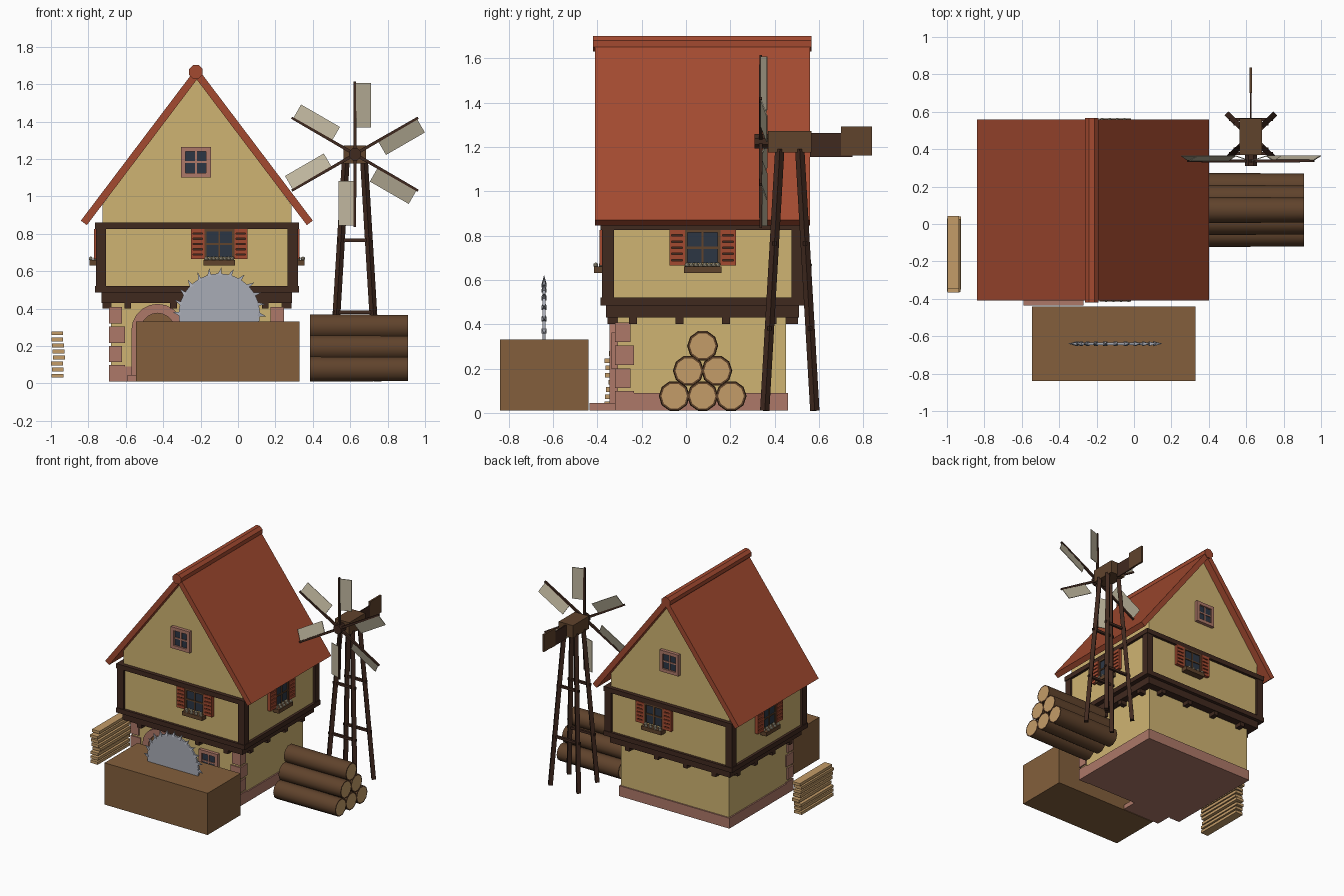
import bpy, bmesh, math, random
from mathutils import Matrix, Vector

random.seed(4)
if "Cube" in bpy.data.objects:
    bpy.data.objects.remove(bpy.data.objects["Cube"], do_unlink=True)


def material(name, hex_code):
    srgb = [int(hex_code[i:i + 2], 16) / 255 for i in (0, 2, 4)]
    col = [c / 12.92 if c < 0.04 else ((c + 0.055) / 1.055) ** 2.4 for c in srgb] + [1]
    m = bpy.data.materials.new(name)
    m.use_nodes = True
    m.diffuse_color = col
    m.node_tree.nodes["Principled BSDF"].inputs["Base Color"].default_value = col
    return m


PLASTER = material("plaster", "cfb472")
ROOF = material("roof_red", "a34a30")
STONE = material("stone", "ad7868")
DARK = material("dark_timber", "40291f")
WOOD = material("crate_wood", "835f3c")
BARK = material("bark", "60432c")
CUT = material("cut_wood", "c49c68")
STEEL = material("steel", "a9acb6")
GLASS = material("glass", "2c3644")
CLOTH = material("sail_cloth", "bfb69e")


def finish(name, bm, *mats):
    bmesh.ops.recalc_face_normals(bm, faces=bm.faces)
    me = bpy.data.meshes.new(name)
    bm.to_mesh(me)
    bm.free()
    for m in mats:
        me.materials.append(m)
    ob = bpy.data.objects.new(name, me)
    bpy.context.collection.objects.link(ob)
    return ob


def boxes(name, mat, spans, M=Matrix()):
    """One object from boxes given as (x0, x1, y0, y1, z0, z1)."""
    bm = bmesh.new()
    for x0, x1, y0, y1, z0, z1 in spans:
        T = Matrix.Translation(((x0 + x1) / 2, (y0 + y1) / 2, (z0 + z1) / 2))
        S = Matrix.Diagonal((x1 - x0, y1 - y0, z1 - z0, 1))
        bmesh.ops.create_cube(bm, size=1, matrix=M @ T @ S)
    return finish(name, bm, mat)


def prism(name, mat, outline, y0, y1):
    """Outline in x and z, extruded along y."""
    bm = bmesh.new()
    face = bm.faces.new([bm.verts.new((x, y0, z)) for x, z in outline])
    ext = bmesh.ops.extrude_face_region(bm, geom=[face])["geom"]
    moved = [v for v in ext if isinstance(v, bmesh.types.BMVert)]
    bmesh.ops.translate(bm, verts=moved, vec=(0, y1 - y0, 0))
    return finish(name, bm, mat)


def rod(bm, p, q, r1, r2, sides=4):
    p, q = Vector(p), Vector(q)
    rot = (q - p).to_track_quat("Z", "Y").to_matrix().to_4x4()
    spin = Matrix.Rotation(math.pi / sides, 4, "Z")
    bmesh.ops.create_cone(bm, cap_ends=True, segments=sides, radius1=r1, radius2=r2,
                          depth=(q - p).length, matrix=Matrix.Translation((p + q) / 2) @ rot @ spin)


def place(x, y, z, turn=0):
    return Matrix.Translation((x, y, z)) @ Matrix.Rotation(math.radians(turn), 4, "Z")


CX, CY = -0.22, 0.075

# Ground floor
boxes("ground_wall", PLASTER, [(-0.68, 0.235, -0.31, 0.45, 0.02, 0.44)])
boxes("stone_base", STONE, [(-0.69, 0.245, -0.315, 0.46, 0.01, 0.09)])
boxes("door_step", STONE, [(-0.59, -0.27, -0.435, -0.3, 0.01, 0.045)])
quoins = []
for i in range(4):
    w, z = (0.085, 0.07)[i % 2], 0.01 + 0.103 * i
    quoins += [(-0.69, -0.69 + w, -0.32, -0.32 + w, z, z + 0.088),
               (0.245 - w, 0.245, -0.32, -0.32 + w, z, z + 0.088)]
boxes("corner_stones", STONE, quoins)


def arch(r, n=10):
    return [(-0.43 + r * math.cos(math.pi * i / n), 0.285 + r * math.sin(math.pi * i / n))
            for i in range(n + 1)]


outer, inner = arch(0.14), arch(0.09)
prism("door", WOOD, inner + [(-0.52, 0.02), (-0.34, 0.02)], -0.32, -0.3)
prism("door_arch", STONE, [(-0.29, 0.02)] + outer + [(-0.57, 0.02), (-0.52, 0.02)]
      + inner[::-1] + [(-0.34, 0.02)], -0.345, -0.3)

# Jetty beams and joist ends
boxes("jetty_beam", DARK, [(-0.73, 0.29, -0.36, 0.51, 0.43, 0.487)])
joists = [(-0.725, 0.285, y - 0.018, y + 0.018, 0.4, 0.432) for y in (-0.24, -0.03, 0.18, 0.39)]
joists += [(x - 0.018, x + 0.018, -0.355, 0.505, 0.4, 0.432) for x in (-0.59, -0.345, -0.1, 0.145)]
boxes("joists", DARK, joists)

# Upper floor with timber frame
boxes("upper_wall", PLASTER, [(-0.745, 0.305, -0.365, 0.515, 0.49, 0.85)])
boxes("upper_rails", DARK, [(-0.765, 0.325, -0.385, 0.535, z, z + 0.036) for z in (0.485, 0.824)])
boxes("corner_posts", DARK, [(x, x + 0.055, y, y + 0.055, 0.49, 0.85)
                             for x in (-0.76, 0.265) for y in (-0.38, 0.475)])

# Gable and roof
prism("gable_wall", PLASTER, [(CX - 0.505, 0.85), (CX + 0.505, 0.85), (CX + 0.505, 0.955),
                              (CX, 1.63), (CX - 0.505, 0.955)], -0.355, 0.505)
prism("roof", ROOF, [(CX - 0.62, 0.87), (CX, 1.69), (CX + 0.62, 0.87),
                     (CX + 0.588, 0.846), (CX, 1.624), (CX - 0.588, 0.846)], -0.41, 0.56)
bm = bmesh.new()
rod(bm, (CX - 0.005, -0.42, 1.665), (CX - 0.005, 0.566, 1.665), 0.039, 0.039, 8)
finish("ridge_cap", bm, ROOF)


def panes(M, name, bar_mat):
    boxes(name + "_glass", GLASS, [(-0.07, 0.07, -0.012, 0.01, -0.07, 0.07)], M)
    boxes(name + "_bars", bar_mat, [(-0.005, 0.005, -0.018, 0, -0.07, 0.07),
                                    (-0.07, 0.07, -0.018, 0, -0.005, 0.005)], M)


def stone_window(name, M):
    panes(M, name, STONE)
    boxes(name + "_surround", STONE,
          [(-0.08, -0.055, -0.025, 0, -0.082, 0.082), (0.055, 0.08, -0.025, 0, -0.082, 0.082),
           (-0.08, 0.08, -0.025, 0, 0.057, 0.082), (-0.08, 0.08, -0.025, 0, -0.082, -0.057)], M)


def shutter_window(name, M):
    panes(M, name, BARK)
    boxes(name + "_frame", BARK, [(-0.08, 0.08, -0.02, 0, 0.068, 0.08),
                                  (-0.08, -0.068, -0.02, 0, -0.08, 0.08),
                                  (0.068, 0.08, -0.02, 0, -0.08, 0.08)], M)
    backs, slats = [], []
    for x in (-0.15, 0.08):
        backs.append((x + 0.004, x + 0.066, -0.015, 0, -0.078, 0.078))
        slats += [(x, x + 0.01, -0.025, 0, -0.08, 0.08), (x + 0.06, x + 0.07, -0.025, 0, -0.08, 0.08)]
        slats += [(x, x + 0.07, -0.024, 0, z, z + 0.021) for z in
                  [-0.08 + 0.0278 * k for k in range(6)]]
    boxes(name + "_shutter_backs", DARK, backs, M)
    boxes(name + "_shutters", ROOF, slats, M)
    boxes(name + "_flower_box", BARK, [(-0.085, 0.085, -0.05, 0, -0.115, -0.085)], M)
    bm = bmesh.new()
    for k in range(8):
        at = Matrix.Translation((-0.07 + 0.02 * k, -0.03 + 0.012 * (-1) ** k, -0.078))
        bmesh.ops.create_icosphere(bm, subdivisions=1, radius=0.012, matrix=M @ at)
    finish(name + "_flowers", bm, CLOTH)


stone_window("front_gable_window", place(CX - 0.005, -0.355, 1.183))
stone_window("back_gable_window", place(CX - 0.005, 0.505, 1.183, 180))
stone_window("ground_window", place(-0.02, -0.31, 0.28))
shutter_window("front_window", place(-0.1, -0.365, 0.745))
shutter_window("back_window", place(-0.1, 0.515, 0.745, 180))
shutter_window("left_window", place(0.305, CY, 0.745, 90))
shutter_window("right_window", place(-0.745, CY, 0.745, -90))

# Saw bench with toothed blade
boxes("saw_bench", WOOD, [(-0.545, 0.33, -0.84, -0.44, 0.01, 0.33)])
bm = bmesh.new()
hub = Vector((-0.1, -0.64, 0.37))
rod(bm, hub - Vector((0, 0.007, 0)), hub + Vector((0, 0.007, 0)), 0.217, 0.217, 48)
for k in range(24):
    a = math.tau * k / 24
    d = Vector((math.cos(a), 0, math.sin(a)))
    lean = Vector((math.sin(a), 0, -math.cos(a))) * 0.012
    rod(bm, hub + d * 0.208, hub + d * 0.25 + lean, 0.016, 0.001, 4)
finish("saw_blade", bm, STEEL)

# Log pile
n = 0
for row, z in enumerate((0.076, 0.19, 0.302)):
    for k in range(3 - row):
        n += 1
        y = CY + (k - (2 - row) / 2) * 0.128
        bm = bmesh.new()
        rod(bm, (0.385, y, z), (0.91, y, z), 0.07, 0.067, 10)
        ends = [f for f in bm.faces if len(f.verts) > 4]
        bmesh.ops.inset_individual(bm, faces=ends, thickness=0.009)
        for f in bm.faces:
            f.material_index = int(len(f.verts) > 4)
        log = finish("log_%d" % n, bm, BARK, CUT)
        bpy.ops.object.select_all(action="DESELECT")
        log.select_set(True)
        bpy.context.view_layer.objects.active = log
        bpy.ops.object.shade_smooth_by_angle(angle=math.radians(40))

# Plank stack
planks = []
for k in range(8):
    dx, dy, z = random.uniform(0, 0.012), random.uniform(0, 0.025), 0.03 + 0.0325 * k
    planks.append((-1 + dx, -0.937 + dx, -0.37 + dy, 0.02 + dy, z, z + 0.021))
boxes("plank_stack", CUT, planks)

# Windmill tower
MX, MY = 0.625, 0.468
bm = bmesh.new()
for s in (-1, 1):
    for t in (-1, 1):
        rod(bm, (MX + s * 0.12, MY + t * 0.113, 0.01), (MX + s * 0.049, MY + t * 0.045, 1.19), 0.021, 0.021)
finish("mill_legs", bm, DARK)
bars = []
for z in (0.38, 0.765):
    w, d = 0.12 - 0.06 * z, 0.113 - 0.058 * z
    bars += [(MX - w - 0.02, MX + w + 0.02, MY + t * d - 0.009, MY + t * d + 0.009, z - 0.009, z + 0.009)
             for t in (-1, 1)]
boxes("mill_cross_bars", DARK, bars)
boxes("mill_head", BARK, [(MX - 0.06, MX + 0.06, 0.37, 0.565, 1.175, 1.272)])
boxes("tail_boom", DARK, [(MX - 0.004, MX + 0.004, 0.56, 0.75, 1.155, 1.262)])
boxes("tail_vane", BARK, [(MX - 0.007, MX + 0.007, 0.7, 0.838, 1.16, 1.292)])

# Rotor: six spars, each carrying a slanted sail
spars, sails = bmesh.new(), bmesh.new()
rod(spars, (MX, 0.31, 1.225), (MX, 0.38, 1.225), 0.035, 0.035, 8)
for k in range(6):
    M = Matrix.Translation((MX, 0.337, 1.225)) @ Matrix.Rotation(math.tau * k / 6, 4, "Y")
    rod(spars, M @ Vector((0, 0, 0)), M @ Vector((0, 0, 0.39)), 0.012, 0.009)
    tilt = Matrix.Rotation(math.radians(18), 4, "Z")
    bmesh.ops.create_cube(sails, size=1, matrix=M @ tilt @ Matrix.Translation((0.046, 0, 0.262))
                          @ Matrix.Diagonal((0.088, 0.005, 0.24, 1)))
finish("rotor_spars", spars, DARK)
finish("rotor_sails", sails, CLOTH)
